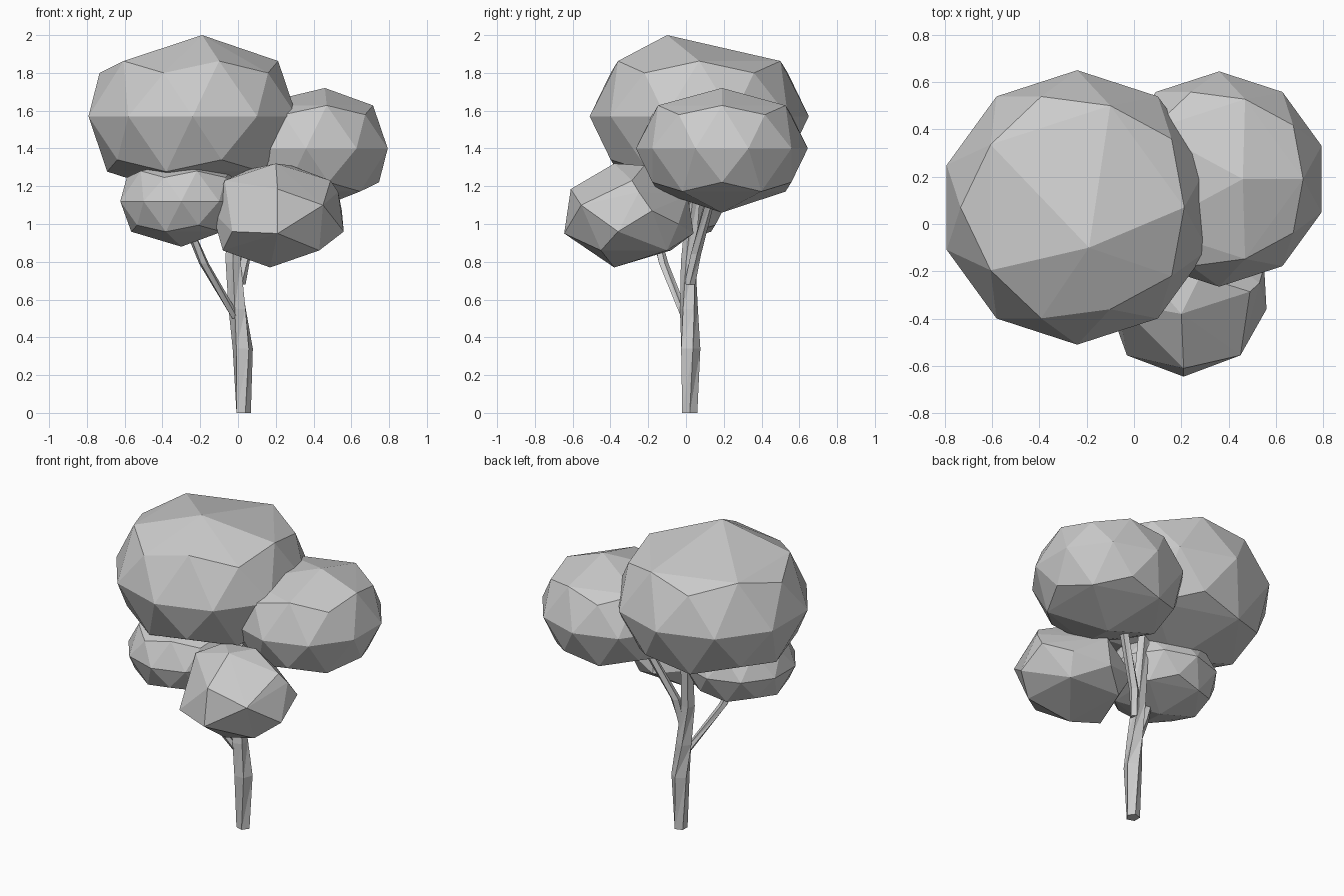
import bpy, bmesh, math
from mathutils import Vector

if "Cube" in bpy.data.objects:
    bpy.data.objects.remove(bpy.data.objects["Cube"])


def finish(bm, name):
    bmesh.ops.recalc_face_normals(bm, faces=bm.faces)
    mesh = bpy.data.meshes.new(name)
    bm.to_mesh(mesh)
    bm.free()
    obj = bpy.data.objects.new(name, mesh)
    bpy.context.collection.objects.link(obj)
    return obj


def hull(name, points):
    bm = bmesh.new()
    for p in points:
        bm.verts.new(p)
    res = bmesh.ops.convex_hull(bm, input=bm.verts)
    junk = [g for g in res["geom_interior"] if isinstance(g, bmesh.types.BMVert)]
    bmesh.ops.delete(bm, geom=junk, context='VERTS')
    return finish(bm, name)


def leaf_blob(name, centre, r, h, top):
    """Faceted ball: ten-sided equator, two staggered rings, off-centre top."""
    c = Vector(centre)
    pts = [Vector(top), c - Vector((0, 0, h))]
    for k in range(10):
        a, e = math.radians(36 * k), math.radians(36 * k + 18)
        pts.append(c + Vector((r * math.cos(e), r * math.sin(e), 0)))
        for side in (1, -1):
            wide = (k % 2 == 1) == (side == 1)
            rr, zz = (0.85, 0.526) if wide else (0.78, 0.67)
            pts.append(c + Vector((rr * r * math.cos(a), rr * r * math.sin(a),
                                   side * zz * h)))
    return hull(name, pts)


def limb(name, path, sides=5):
    """Tapered limb through (x, y, z, radius) stations."""
    bm = bmesh.new()
    rings = []
    for i, (x, y, z, r) in enumerate(path):
        turn = 0.3 * i
        rings.append([bm.verts.new((x + r * math.cos(turn + 2 * math.pi * k / sides),
                                    y + r * math.sin(turn + 2 * math.pi * k / sides), z))
                      for k in range(sides)])
    for a, b in zip(rings, rings[1:]):
        for k in range(sides):
            n = (k + 1) % sides
            bm.faces.new((a[k], a[n], b[n]))
            bm.faces.new((a[k], b[n], b[k]))
    bm.faces.new(rings[0])
    bm.faces.new(rings[-1])
    return finish(bm, name)


# Foliage
leaf_blob("crown_foliage", (-0.24, 0.07, 1.57), 0.58, 0.437, (-0.19, -0.10, 2.0))
leaf_blob("right_foliage", (0.36, 0.19, 1.40), 0.455, 0.34, (0.46, 0.19, 1.72))
leaf_blob("left_foliage", (-0.30, -0.12, 1.12), 0.34, 0.24, (-0.28, -0.15, 1.34))

# Front foliage has an uneven equator
hull("front_foliage", [
    (0.20, -0.38, 1.32), (0.28, -0.22, 1.31), (0.06, -0.22, 1.29),
    (0.21, -0.61, 1.185), (0.49, -0.286, 1.23), (-0.07, -0.33, 1.23), (0.53, -0.25, 1.17),
    (0.21, -0.645, 0.95), (0.45, -0.555, 1.10), (-0.03, -0.555, 0.96),
    (0.56, -0.36, 0.96), (0.55, -0.18, 1.07), (-0.14, -0.25, 1.07),
    (0.21, 0.04, 0.95), (0.21, 0.01, 1.15), (0.43, -0.04, 1.0), (-0.02, -0.04, 1.0),
    (0.43, -0.45, 0.86), (-0.08, -0.40, 0.86), (0.17, -0.38, 0.77),
    (0.40, -0.10, 0.86), (0.05, -0.08, 0.86)])

# Trunk and branches
limb("trunk", [(0.026, 0.02, 0, 0.042), (0.025, 0.02, 0.34, 0.056),
               (0.0, 0.015, 0.55, 0.05), (-0.025, 0.015, 0.8, 0.042),
               (-0.03, 0.05, 1.25, 0.035)])
limb("left_branch", [(-0.01, 0.0, 0.50, 0.025), (-0.18, -0.12, 0.79, 0.027),
                     (-0.26, -0.17, 0.98, 0.024)])
limb("right_branch", [(0.01, 0.02, 0.68, 0.03), (0.04, 0.05, 0.84, 0.03),
                      (0.20, 0.14, 1.18, 0.028)])
